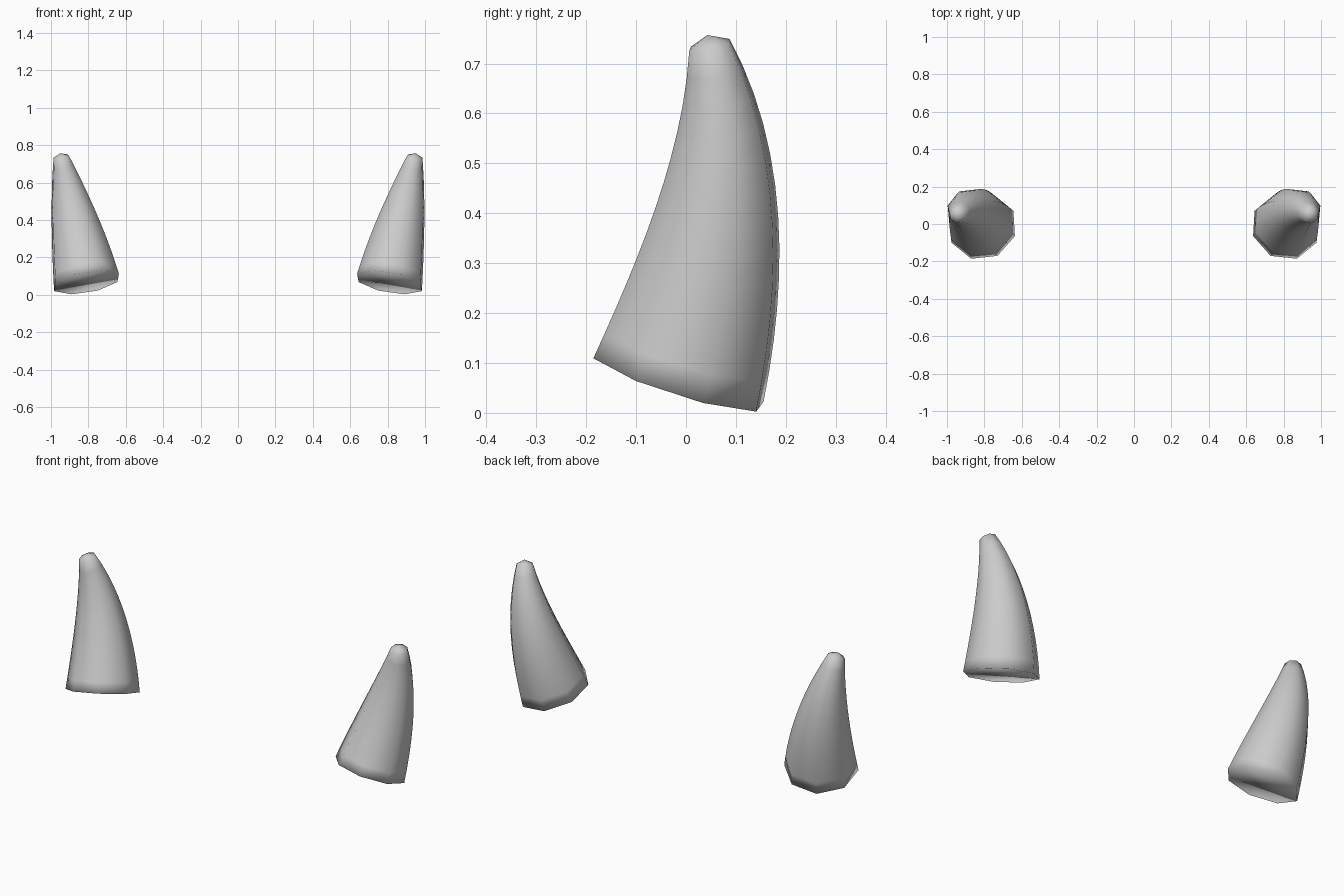
import bpy, bmesh, math
from mathutils import Vector

cube = bpy.data.objects.get("Cube")
if cube:
    bpy.data.objects.remove(cube, do_unlink=True)

SIDES, RINGS = 8, 12

horn_mat = bpy.data.materials.new("light_grey_horn")
horn_mat.use_nodes = True
GREY = (0.6, 0.6, 0.6, 1)
horn_mat.diffuse_color = GREY
horn_mat.node_tree.nodes["Principled BSDF"].inputs["Base Color"].default_value = GREY

# Centre line of the left horn, as one cubic curve
P = [Vector(p) for p in ((0.81, -0.015, 0.066), (0.849, 0.055, 0.287),
                         (0.90, 0.098, 0.517), (0.945, 0.047, 0.738))]


def point(t):
    s = 1 - t
    return P[0] * s**3 + P[1] * 3 * s * s * t + P[2] * 3 * s * t * t + P[3] * t**3


def tangent(t):
    s = 1 - t
    return ((P[1] - P[0]) * s * s + (P[2] - P[1]) * 2 * s * t + (P[3] - P[2]) * t * t).normalized()


def radius(t):
    return 0.186 - 0.085 * t - 0.058 * t * t


def horn(name, side):
    bm = bmesh.new()
    rings = []
    across = Vector((0.06, -0.17, 0.043))
    for i in range(RINGS + 1):
        t = i / RINGS
        axis = tangent(t)
        # carry the ring direction along without twisting
        across = (across - axis * across.dot(axis)).normalized()
        other = axis.cross(across)
        ring = []
        for k in range(SIDES):
            a = math.tau * k / SIDES
            p = point(t) + (across * math.cos(a) + other * math.sin(a)) * radius(t)
            ring.append(bm.verts.new((p.x * side, p.y, p.z)))
        rings.append(ring)
    # side walls
    for low, high in zip(rings, rings[1:]):
        for k in range(SIDES):
            n = (k + 1) % SIDES
            bm.faces.new((low[k], low[n], high[n], high[k]))
    # flat base and blunt pointed tip
    bm.faces.new(rings[0])
    p = point(1) + tangent(1) * 0.02
    apex = bm.verts.new((p.x * side, p.y, p.z))
    for k in range(SIDES):
        bm.faces.new((rings[-1][k], rings[-1][(k + 1) % SIDES], apex))
    bmesh.ops.recalc_face_normals(bm, faces=bm.faces)
    for f in bm.faces:
        f.smooth = True
    mesh = bpy.data.meshes.new(name)
    bm.to_mesh(mesh)
    bm.free()
    mesh.materials.append(horn_mat)
    bpy.context.collection.objects.link(bpy.data.objects.new(name, mesh))


horn("left_horn", 1)
horn("right_horn", -1)
